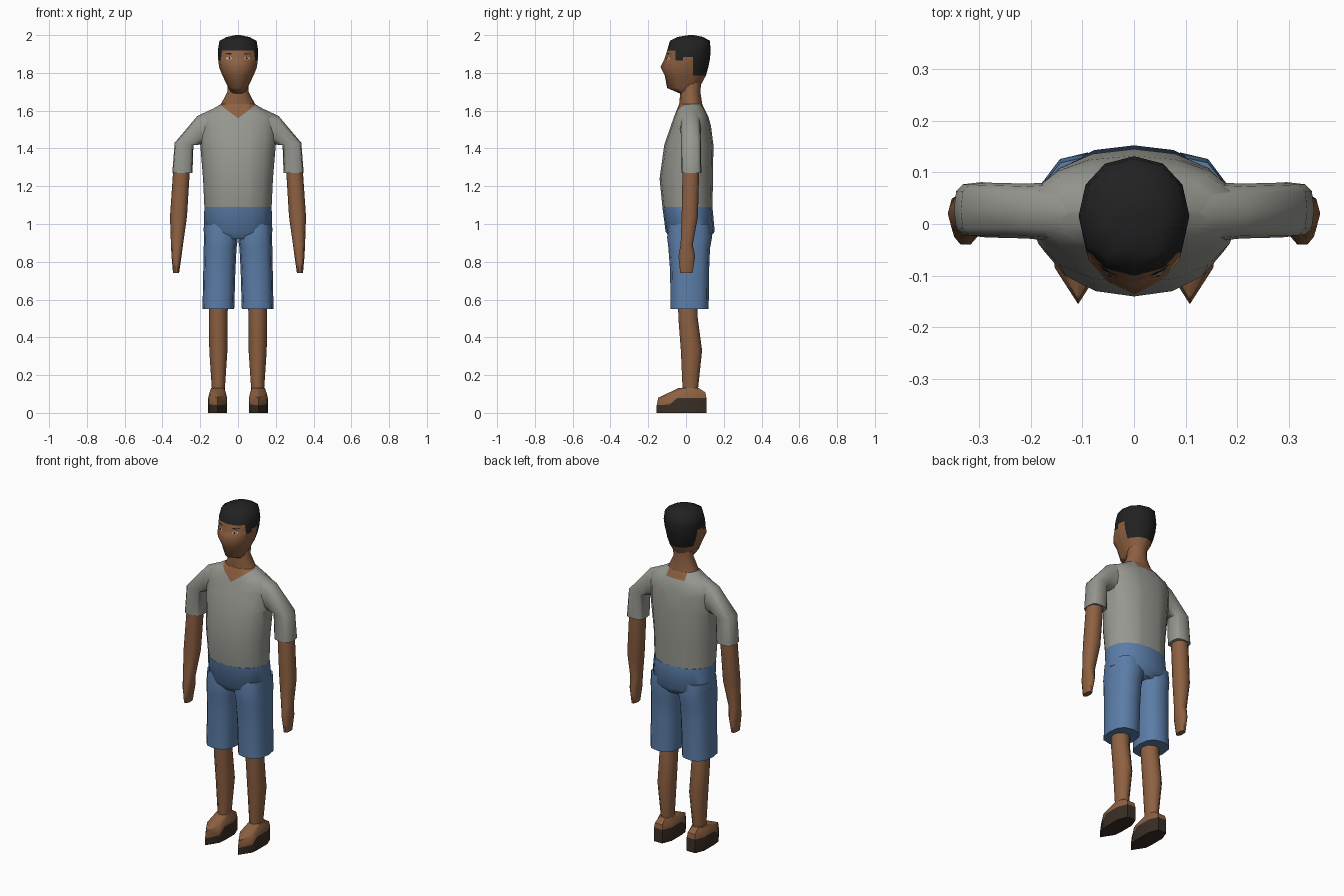
import bpy, bmesh, math
from mathutils import Vector
from mathutils.bvhtree import BVHTree

if "Cube" in bpy.data.objects:
    bpy.data.objects.remove(bpy.data.objects["Cube"])


def material(name, *rgb):
    m = bpy.data.materials.new(name)
    m.diffuse_color = (*rgb, 1)
    m.use_nodes = True
    m.node_tree.nodes["Principled BSDF"].inputs["Base Color"].default_value = m.diffuse_color
    return m


SKIN = material("skin brown", 0.27, 0.118, 0.053)
SHIRT = material("shirt grey", 0.31, 0.31, 0.28)
DENIM = material("shorts blue", 0.105, 0.205, 0.39)
HAIR = material("hair black", 0.016, 0.016, 0.016)
SOLE = material("sole dark brown", 0.042, 0.027, 0.019)
WHITE = material("eye white", 0.5, 0.46, 0.42)


def ring(a, b, y0, y1, n=12, p=2.0):
    """Rounded section: a and b are opposite (x, z) ends, y0..y1 the depth."""
    pts = []
    for i in range(n):
        t = 2 * math.pi * i / n
        c, s = math.cos(t), math.sin(t)
        c = math.copysign(abs(c) ** (2 / p), c)
        s = math.copysign(abs(s) ** (2 / p), s)
        pts.append(Vector(((a[0] + b[0]) / 2 + c * (b[0] - a[0]) / 2,
                           (y0 + y1) / 2 + s * (y1 - y0) / 2,
                           (a[1] + b[1]) / 2 + c * (b[1] - a[1]) / 2)))
    return pts


def level(z, x0, x1, y0, y1, n=12, p=2.0):
    return ring((x0, z), (x1, z), y0, y1, n, p)


def loft(name, rings, mats, mirror=False, cuts=(), rule=None, angle=50, caps=True):
    """Skin a row of rings, cut it along planes and colour the faces by rule."""
    bm = bmesh.new()
    rows = [[bm.verts.new(co) for co in r] for r in rings]
    for r, s in zip(rows, rows[1:]):
        for i in range(len(r)):
            j = (i + 1) % len(r)
            bm.faces.new((r[i], r[j], s[j], s[i]))
    if caps:
        bm.faces.new(rows[0])
        bm.faces.new(rows[-1])
    bmesh.ops.recalc_face_normals(bm, faces=bm.faces[:])
    for co, no in cuts:
        bmesh.ops.bisect_plane(bm, geom=bm.verts[:] + bm.edges[:] + bm.faces[:],
                               plane_co=co, plane_no=no, dist=1e-5)
    if rule:
        for f in bm.faces:
            f.material_index = rule(f.calc_center_median())
    me = bpy.data.meshes.new(name)
    bm.to_mesh(me)
    bm.free()
    return finish(name, me, mats, mirror, angle)


def finish(name, me, mats, mirror, angle=50):
    ob = bpy.data.objects.new(name, me)
    bpy.context.collection.objects.link(ob)
    for m in mats:
        me.materials.append(m)
    if mirror:
        ob.modifiers.new("mirror", 'MIRROR')
    bpy.ops.object.select_all(action='DESELECT')
    ob.select_set(True)
    bpy.context.view_layer.objects.active = ob
    bpy.ops.object.shade_smooth_by_angle(angle=math.radians(angle))
    return ob


# Shirt body with a V neckline at the front and a shallow dip at the back
def collar(c):
    if c.y < 0.02:
        return int(c.z - 0.75 * abs(c.x) > 1.56)
    return int(c.z > 1.595 and abs(c.x) < 0.06)


loft("shirt_body",
     [level(z, -w, w, a, b, 16, 2.1) for z, w, a, b in (
         (1.09, 0.178, -0.125, 0.14), (1.24, 0.185, -0.14, 0.143),
         (1.42, 0.20, -0.115, 0.145), (1.52, 0.205, -0.08, 0.132),
         (1.57, 0.20, -0.063, 0.118), (1.635, 0.09, -0.036, 0.085))],
     [SHIRT, SKIN], rule=collar,
     cuts=[((0, 0, 1.56), (0.75, 0, 1)), ((0, 0, 1.56), (-0.75, 0, 1)),
           ((0, 0.02, 0), (0, 1, 0)), ((0, 0, 1.595), (0, 0, 1)),
           ((0.06, 0, 0), (1, 0, 0)), ((-0.06, 0, 0), (1, 0, 0))])

# Sleeves, bending from the shoulder down
loft("sleeve",
     [ring((0.08, 1.42), (0.08, 1.635), -0.04, 0.085, 12, 2.4),
      ring((0.20, 1.42), (0.215, 1.572), -0.028, 0.078, 12, 2.8),
      ring((0.236, 1.418), (0.335, 1.43), -0.026, 0.08, 12, 3.5),
      ring((0.241, 1.27), (0.348, 1.27), -0.025, 0.081, 12, 3.5)],
     [SHIRT], mirror=True)

# Neck
loft("neck",
     [level(1.60, -0.10, 0.10, -0.03, 0.09), level(1.635, -0.09, 0.09, -0.036, 0.086),
      level(1.70, -0.056, 0.056, -0.03, 0.076), level(1.80, -0.055, 0.055, -0.03, 0.085)],
     [SKIN])

# Arms with closed hands
loft("arm",
     [level(z, x0, x1, a, b, 10, 2.3) for z, x0, x1, a, b in (
         (1.30, 0.254, 0.342, -0.02, 0.072), (1.04, 0.27, 0.36, -0.025, 0.065),
         (0.89, 0.291, 0.355, -0.03, 0.037), (0.83, 0.299, 0.352, -0.042, 0.05),
         (0.74, 0.312, 0.344, -0.032, 0.036))],
     [SKIN], mirror=True)

# Shorts: hips and two wide legs
loft("shorts_hips",
     [level(z, -w, w, a, b, 16, 2.2) for z, w, a, b in (
         (1.09, 0.178, -0.125, 0.14), (0.96, 0.182, -0.108, 0.152),
         (0.92, 0.13, -0.08, 0.12))],
     [DENIM])
loft("shorts_leg",
     [level(z, x0, 0.188 - (z - 0.55) * 0.02, a, b, 12, 2.6) for z, x0, a, b in (
         (1.0, 0.0, -0.09, 0.13), (0.93, 0.0, -0.10, 0.138), (0.87, 0.008, -0.093, 0.127),
         (0.75, 0.014, -0.084, 0.122), (0.55, 0.02, -0.082, 0.12))],
     [DENIM], mirror=True)

# Lower legs
loft("lower_leg",
     [level(z, x0, x1, a, b, 10) for z, x0, x1, a, b in (
         (0.60, 0.052, 0.152, -0.045, 0.06), (0.50, 0.056, 0.154, -0.043, 0.065),
         (0.33, 0.056, 0.152, -0.03, 0.088), (0.12, 0.07, 0.138, -0.02, 0.065))],
     [SKIN], mirror=True)

# Feet: pointed outline, dark sole that rises toward the heel
HALF = [(0, -0.155), (0.045, -0.085), (0.05, -0.045), (0.05, 0.05), (0.028, 0.108)]
OUTLINE = HALF + [(-x, y) for x, y in HALF[:0:-1]]


def foot_ring(sx, sy, y_mid, heights):
    hs = heights + heights[:0:-1]
    return [Vector((0.108 + x * sx, y_mid + (y - y_mid) * sy, z))
            for (x, y), z in zip(OUTLINE, hs)]


loft("foot",
     [foot_ring(1, 1, 0, [0] * 5),
      foot_ring(1, 1, 0, [0.04, 0.045, 0.08, 0.08, 0.08]),
      foot_ring(0.86, 0.95, 0, [0.08, 0.098, 0.105, 0.108, 0.108]),
      foot_ring(0.68, 0.40, 0.04, [0.132] * 5)],
     [SKIN, SOLE], mirror=True, angle=35,
     rule=lambda c: int(c.z < 0.0425 + (0.02 if c.y > -0.04 else 0)))


# Head with a pointed nose; hair is coloured above the hairline
def hairline(c):
    sideburn = -0.055 < c.y < -0.015 and c.z > 1.865
    temple = c.y > -0.055 and c.z > 1.885
    nape = c.y > 0.037 and c.z > 1.785
    return int(c.z > 1.918 or sideburn or temple or nape)


HEAD = [(1.69, 0.035, -0.03, 0.05), (1.72, 0.05, -0.10, 0.07), (1.785, 0.082, -0.112, 0.105),
        (1.83, 0.10, -0.135, 0.118), (1.87, 0.105, -0.115, 0.126), (1.918, 0.107, -0.10, 0.131),
        (1.97, 0.098, -0.085, 0.126), (1.99, 0.06, -0.045, 0.09), (2.0, 0.012, 0.015, 0.04)]
head_rings = []
for z, w, a, b in HEAD:
    r = level(z, -w, w, a, b, 12, 2.15)
    if 1.7 < z < 1.9:  # keep the cheeks behind the nose ridge
        for v in r:
            if v.y < 0 and abs(v.x) > 0.01:
                v.y *= 0.93
    head_rings.append(r)
head = loft("head", head_rings, [SKIN, HAIR], rule=hairline, angle=60,
            cuts=[((0, 0, z), (0, 0, 1)) for z in (1.785, 1.865, 1.885, 1.918)]
            + [((0, y, 0), (0, 1, 0)) for y in (-0.055, -0.015, 0.037)])

# Eyes and brows: thin plates laid on the face
face = BVHTree.FromObject(head, bpy.context.evaluated_depsgraph_get())


def plate(name, x, z, w, h, mat, lift):
    bm = bmesh.new()
    vs = []
    for dx, dz in ((-1, -0.3), (-0.4, -1), (0.4, -1), (1, -0.3), (1, 0.3), (0.4, 1), (-0.4, 1), (-1, 0.3)):
        px, pz = x + dx * w, z + dz * h
        hit = face.ray_cast(Vector((px, -1, pz)), Vector((0, 1, 0)))[0]
        vs.append(bm.verts.new((px, hit.y - lift, pz)))
    bm.faces.new(vs)
    me = bpy.data.meshes.new(name)
    bm.to_mesh(me)
    bm.free()
    finish(name, me, [mat], True)


plate("eye_white", 0.048, 1.877, 0.016, 0.008, WHITE, 0.003)
plate("iris", 0.046, 1.877, 0.005, 0.007, HAIR, 0.005)
plate("eyebrow", 0.05, 1.901, 0.019, 0.004, HAIR, 0.003)
